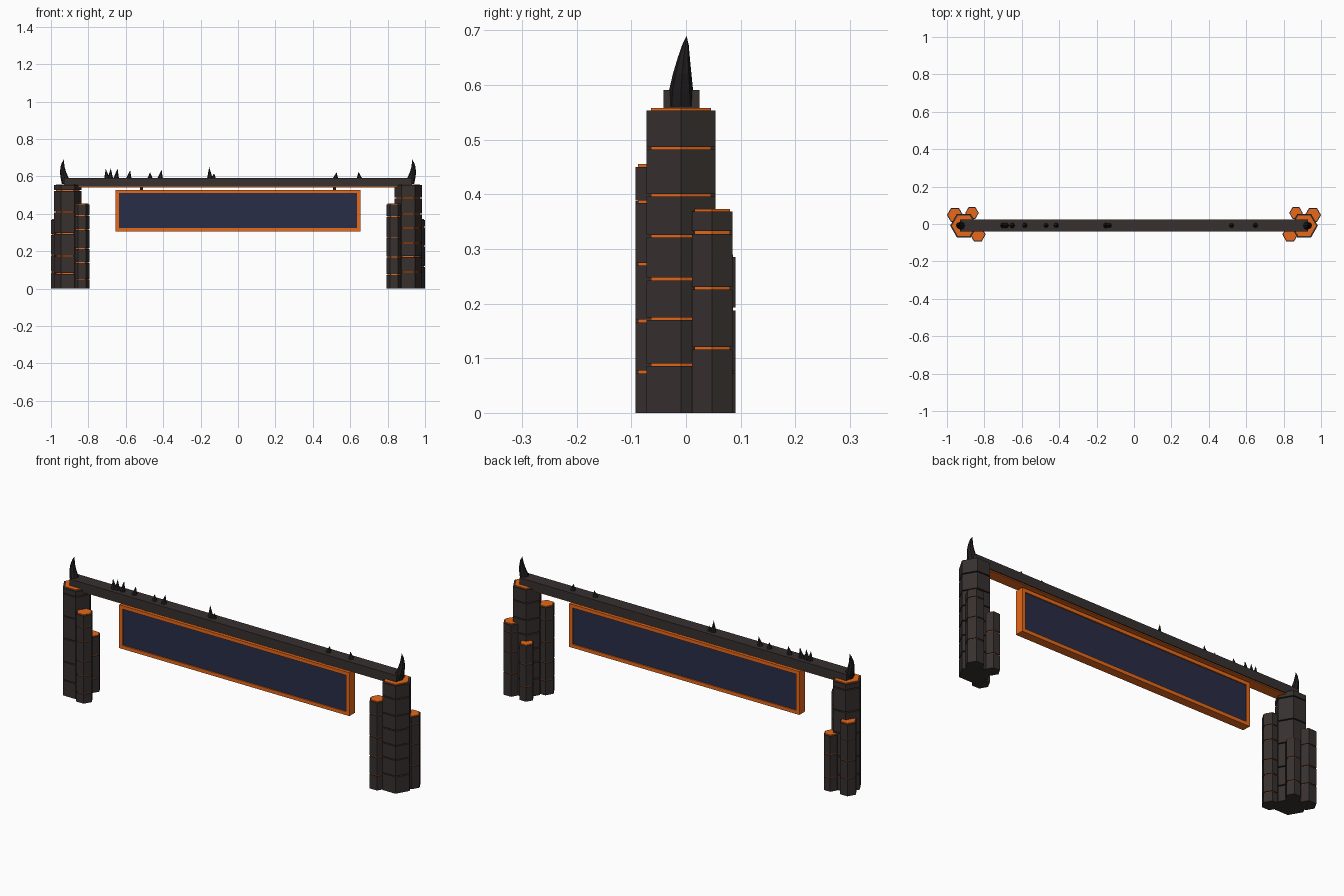
import bpy, bmesh, math
from mathutils import Vector, Matrix

if "Cube" in bpy.data.objects:
    bpy.data.objects.remove(bpy.data.objects["Cube"])


def material(name, rgb):
    m = bpy.data.materials.new(name)
    m.diffuse_color = (*rgb, 1)
    m.use_nodes = True
    m.node_tree.nodes["Principled BSDF"].inputs["Base Color"].default_value = m.diffuse_color
    return m


STONE = material("basalt", (0.038, 0.030, 0.028))
GLOW = material("ember_orange", (0.80, 0.14, 0.01))
NAVY = material("navy", (0.022, 0.026, 0.062))
HORN = material("dark_horn", (0.014, 0.012, 0.012))


def finish(name, bm, mat):
    bmesh.ops.recalc_face_normals(bm, faces=bm.faces)
    me = bpy.data.meshes.new(name)
    bm.to_mesh(me)
    bm.free()
    me.materials.append(mat)
    ob = bpy.data.objects.new(name, me)
    bpy.context.collection.objects.link(ob)
    return ob


def add_box(bm, x0, x1, y0, y1, z0, z1):
    mat = Matrix.Translation(((x0 + x1) / 2, (y0 + y1) / 2, (z0 + z1) / 2)) \
        @ Matrix.Diagonal((x1 - x0, y1 - y0, z1 - z0, 1))
    bmesh.ops.create_cube(bm, size=1, matrix=mat)


def box(name, mat, *dims):
    bm = bmesh.new()
    add_box(bm, *dims)
    return finish(name, bm, mat)


def add_hex(bm, x, y, r, z0, z1):
    bmesh.ops.create_cone(bm, cap_ends=True, segments=6, radius1=r, radius2=r, depth=z1 - z0,
                          matrix=Matrix.Translation((x, y, (z0 + z1) / 2))
                          @ Matrix.Rotation(math.pi / 2, 4, 'Z'))


def column(name, x, y, r, height, bands):
    # Stacked stone blocks around a slimmer glowing core that shows in the gaps
    gap = 0.0025
    levels = [-gap] + bands + [height - 0.005 + gap]
    stone, core = bmesh.new(), bmesh.new()
    for a, b in zip(levels, levels[1:]):
        add_hex(stone, x, y, r, a + gap, b - gap)
    add_hex(core, x, y, r * 0.87, 0.01, height)
    # Turn hexes so that corners point along x
    for bm in (stone, core):
        xs = [v.co.x - x for v in bm.verts]
        ys = [v.co.y - y for v in bm.verts]
        if max(ys) > max(xs):
            bmesh.ops.rotate(bm, verts=bm.verts, cent=(x, y, 0),
                             matrix=Matrix.Rotation(math.pi / 6, 3, 'Z'))
    finish(name + "_blocks", stone, STONE)
    finish(name + "_glowing_core", core, GLOW)


def horn(name, path, radii, sides=8):
    # Tapered tube through the path, closed with a point
    bm = bmesh.new()
    rings = []
    for p, r in zip(path[:-1], radii):
        rings.append([bm.verts.new(Vector(p) + Vector((r * math.cos(t), r * math.sin(t), 0)))
                      for t in (2 * math.pi * i / sides for i in range(sides))])
    tip = bm.verts.new(path[-1])
    bm.faces.new(rings[0])
    for i in range(sides):
        j = (i + 1) % sides
        for a, b in zip(rings, rings[1:]):
            bm.faces.new((a[i], a[j], b[j], b[i]))
        bm.faces.new((rings[-1][i], rings[-1][j], tip))
    return finish(name, bm, HORN)


# Column clusters: x, y, radius, height, then band heights for left and right
COLUMNS = [
    ("main_column", 0.910, -0.009, 0.073, 0.558,
     [0.08, 0.175, 0.295, 0.41, 0.525], [0.088, 0.172, 0.245, 0.323, 0.398, 0.484]),
    ("front_column", 0.835, -0.056, 0.042, 0.455,
     [0.05, 0.14, 0.215, 0.315, 0.39], [0.075, 0.168, 0.272, 0.386]),
    ("outer_column", 0.957, 0.048, 0.043, 0.373,
     [0.09, 0.18, 0.29], [0.118, 0.228, 0.33]),
    ("back_column", 0.866, 0.059, 0.036, 0.29,
     [0.07, 0.19], [0.075, 0.19]),
]
for name, x, y, r, h, left, right in COLUMNS:
    column("left_" + name, -x, y, r, h, left)
    column("right_" + name, x, y, r, h, right)

# Crossbeam with glowing underside
box("crossbeam", STONE, -0.93, 0.93, -0.041, 0.025, 0.545, 0.591)
box("beam_underglow", GLOW, -0.91, 0.91, -0.036, 0.020, 0.540, 0.546)

# Curved end horns
for side, s in (("left", -1), ("right", 1)):
    path = [(s * 0.918, -0.009, 0.56), (s * 0.926, -0.009, 0.59), (s * 0.935, -0.007, 0.62),
            (s * 0.938, -0.004, 0.65), (s * 0.936, -0.001, 0.673), (s * 0.931, 0.001, 0.69)]
    horn(side + "_horn", path, [0.024, 0.022, 0.017, 0.011, 0.006])

# Small thorns along the beam
THORNS = [(-0.70, 0.640, -0.007), (-0.683, 0.642, 0.003), (-0.652, 0.643, 0.008),
          (-0.585, 0.633, 0.008), (-0.47, 0.622, 0.0), (-0.417, 0.636, 0.008),
          (-0.15, 0.650, -0.004), (-0.132, 0.616, 0.004), (0.52, 0.623, 0.007),
          (0.65, 0.625, -0.006)]
for x, top, lean in THORNS:
    horn("thorn", [(x, -0.008, 0.585), (x + lean, -0.006, top)], [0.016], 6)

# Hanging sign: frame, recessed panel and hangers
X, Z0, Z1, B, F0, F1 = 0.655, 0.305, 0.528, 0.018, -0.030, 0.014
bm = bmesh.new()
add_box(bm, -X, X, F0, F1, Z1 - B, Z1)
add_box(bm, -X, X, F0, F1, Z0, Z0 + B)
for s in (-1, 1):
    xs = sorted((s * X, s * (X - B)))
    add_box(bm, *xs, F0, F1, Z0 + B, Z1 - B)
finish("sign_frame", bm, GLOW)
box("sign_panel", NAVY, -X + B, X - B, F0 + 0.006, F1 - 0.006, Z0 + B, Z1 - B)
for side, s in (("left", -1), ("right", 1)):
    box(side + "_hanger", HORN, s * 0.515 - 0.008, s * 0.515 + 0.008, -0.016, 0.0, 0.525, 0.55)
